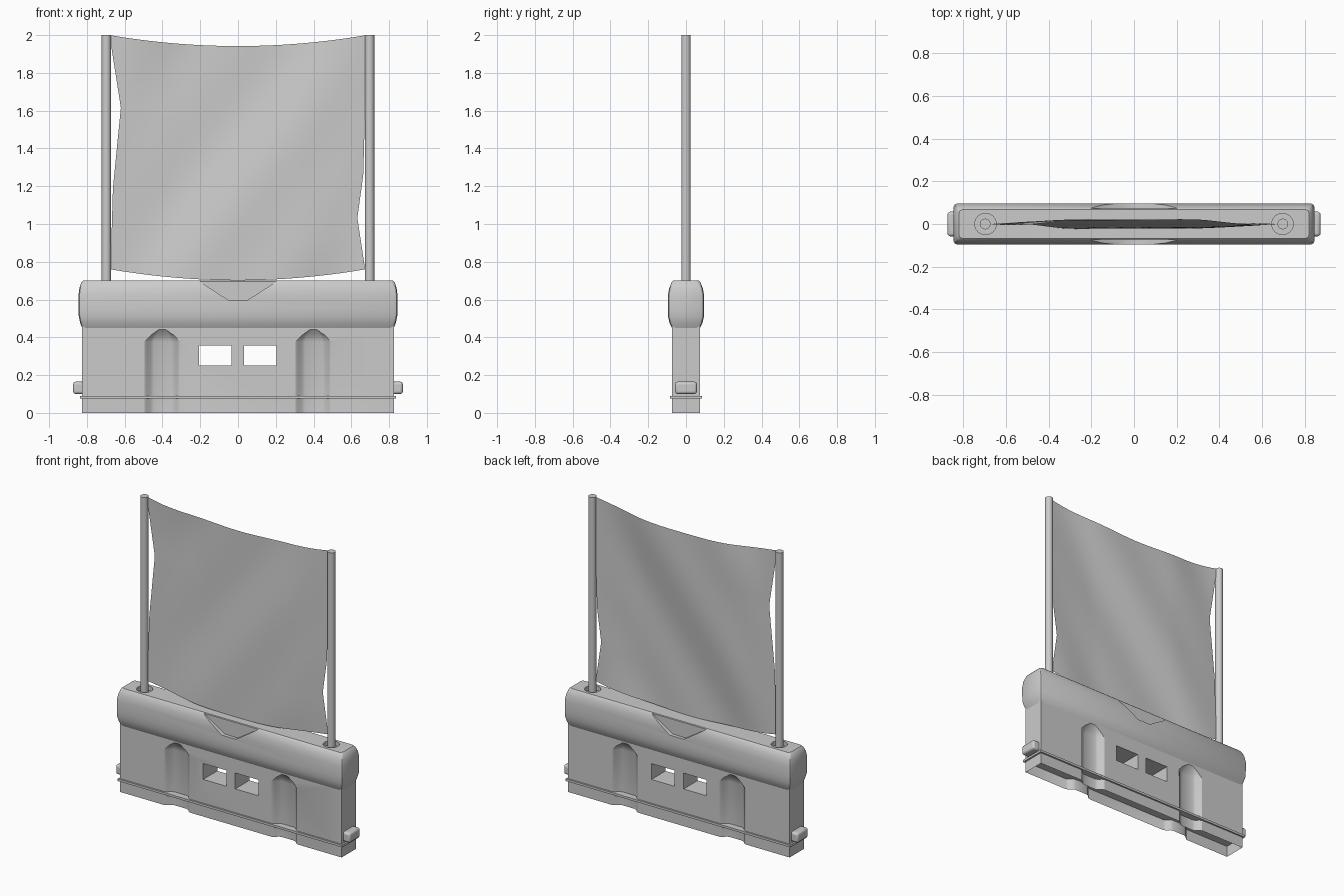
import bpy, bmesh, math

if "Cube" in bpy.data.objects:
    bpy.data.objects.remove(bpy.data.objects["Cube"], do_unlink=True)

grey = bpy.data.materials.new("plain grey")
grey.use_nodes = True
COLOUR = (0.6, 0.6, 0.6, 1)
grey.diffuse_color = COLOUR
grey.node_tree.nodes["Principled BSDF"].inputs["Base Color"].default_value = COLOUR


def finish(name, bm, angle=35):
    bmesh.ops.recalc_face_normals(bm, faces=bm.faces)
    mesh = bpy.data.meshes.new(name)
    bm.to_mesh(mesh)
    bm.free()
    obj = bpy.data.objects.new(name, mesh)
    bpy.context.collection.objects.link(obj)
    mesh.materials.append(grey)
    smooth(obj, angle)
    return obj


def activate(obj):
    bpy.ops.object.select_all(action='DESELECT')
    obj.select_set(True)
    bpy.context.view_layer.objects.active = obj


def smooth(obj, angle):
    activate(obj)
    bpy.ops.object.shade_smooth_by_angle(angle=math.radians(angle))


def loft(name, rings, angle=35):
    """Closed solid through rings with equal point counts."""
    bm = bmesh.new()
    loops = [[bm.verts.new(p) for p in ring] for ring in rings]
    n = len(loops[0])
    for a, b in zip(loops, loops[1:]):
        for i in range(n):
            j = (i + 1) % n
            bm.faces.new((a[i], a[j], b[j], b[i]))
    bm.faces.new(loops[0][::-1])
    bm.faces.new(loops[-1])
    return finish(name, bm, angle)


def box(name, x, y, z, bevel=0):
    """Box from (low, high) pairs."""
    ring = lambda h: [(x[0], y[0], h), (x[1], y[0], h), (x[1], y[1], h), (x[0], y[1], h)]
    obj = loft(name, [ring(z[0]), ring(z[1])])
    if bevel:
        mod = obj.modifiers.new("bevel", 'BEVEL')
        mod.width, mod.segments = bevel, 3
        smooth(obj, 40)
    return obj


def disc(x, r, z, n=24):
    return [(x + r * math.cos(i * math.tau / n), r * math.sin(i * math.tau / n), z) for i in range(n)]


def cut(obj, cutters):
    for c in cutters:
        mod = obj.modifiers.new("cut", 'BOOLEAN')
        mod.operation, mod.solver, mod.object = 'DIFFERENCE', 'EXACT', c
        activate(obj)
        bpy.ops.object.modifier_apply(modifier=mod.name)
        bpy.data.objects.remove(c, do_unlink=True)
    smooth(obj, 35)


# Lower wall with side grooves and two through windows
wall = box("lower_wall", (-.825, .825), (-.075, .075), (0, .47))


def groove(cx, side):
    plan = [(-.12, .1), (-.098, .076), (-.08, .066), (-.062, .048), (-.045, .042),
            (.045, .042), (.062, .048), (.08, .066), (.098, .076), (.12, .1)]
    rings = []
    for z, sx, dy in ((-.05, 1, 0), (.375, 1, 0), (.41, .8, .01), (.445, .35, .036)):
        rings.append([(cx + x * sx, side * (y + dy), z) for x, y in plan])
    return loft("groove_cutter", rings)


cutters = [groove(cx, side) for cx in (-.4, .4) for side in (-1, 1)]
cutters += [box("window_cutter", x, (-.2, .2), (.25, .357)) for x in ((-.207, -.035), (.032, .205))]
cut(wall, cutters)

# Open underside
bm = bmesh.new()
bm.from_mesh(wall.data)
under = [f for f in bm.faces if f.normal.z < -.9 and f.calc_center_median().z < .01]
bmesh.ops.delete(bm, geom=under, context='FACES')
bm.to_mesh(wall.data)
bm.free()

# Thin rim around the foot
box("foot_rim", (-.837, .837), (-.086, .086), (.075, .09))


# Thick top beam with rounded ends
def oblong(z, hx, hy, c=.018):
    quarter = [(hx, hy - c), (hx - .3 * c, hy - .3 * c), (hx - c, hy)]
    pts = quarter + [(-x, y) for x, y in quarter[::-1]]
    pts += [(-x, -y) for x, y in pts]
    return [(x, y, z) for x, y in pts]


beam = loft("top_beam", [oblong(*s) for s in (
    (.45, .825, .075), (.475, .835, .087), (.51, .843, .095), (.55, .845, .096),
    (.62, .845, .096), (.66, .84, .089), (.69, .83, .077), (.70, .82, .068))], 30)


def notch(side):
    shape = [(-.23, .712), (-.05, .597), (.05, .597), (.23, .712)]
    return loft("notch_cutter", [[(x, side * y, z) for x, z in shape] for y in (.072, .15)])


cutters = [notch(s) for s in (-1, 1)]
cutters += [loft("socket_cutter", [disc(x, .05, .67), disc(x, .05, .75)]) for x in (-.695, .695)]
cut(beam, cutters)

# Poles and end lugs
for side, word in ((-1, "right"), (1, "left")):
    loft(word + "_pole", [disc(side * .697, .025, .66), disc(side * .697, .025, 2)])
    ends = sorted((side * .81, side * .873))
    box(word + "_end_lug", ends, (-.058, .058), (.1, .165), .014)


# Hanging cloth with slanted folds
def along(points, t):
    for (t0, v0), (t1, v1) in zip(points, points[1:]):
        if t <= t1:
            return v0 + (v1 - v0) * (t - t0) / (t1 - t0)
    return points[-1][1]


RIGHT_EDGE = [(0, -.675), (.35, -.662), (.69, -.62), (.92, -.665), (1, -.68)]
LEFT_EDGE = [(0, .673), (.22, .632), (.4, .663), (.6, .67), (1, .68)]
COLS, ROWS = 32, 32
bm = bmesh.new()
grid = []
for r in range(ROWS + 1):
    t = r / ROWS
    row = []
    for c in range(COLS + 1):
        u = c / COLS
        a, b = along(RIGHT_EDGE, t), along(LEFT_EDGE, t)
        x = a + (b - a) * u
        sag = .058 * (1 - (2 * u - 1) ** 2)
        z = .76 + 1.24 * t - sag
        d = .75 * x - .65 * (z - 1.35)
        hold = min(1, 4 * u * (1 - u) * 1.3)
        y = -hold * (.023 * math.sin(4.2 * d) + .006 * math.sin(12 * d + x))
        row.append(bm.verts.new((x, y, z)))
    grid.append(row)
for r in range(ROWS):
    for c in range(COLS):
        bm.faces.new((grid[r][c], grid[r][c + 1], grid[r + 1][c + 1], grid[r + 1][c]))
finish("hanging_cloth", bm, 60)
